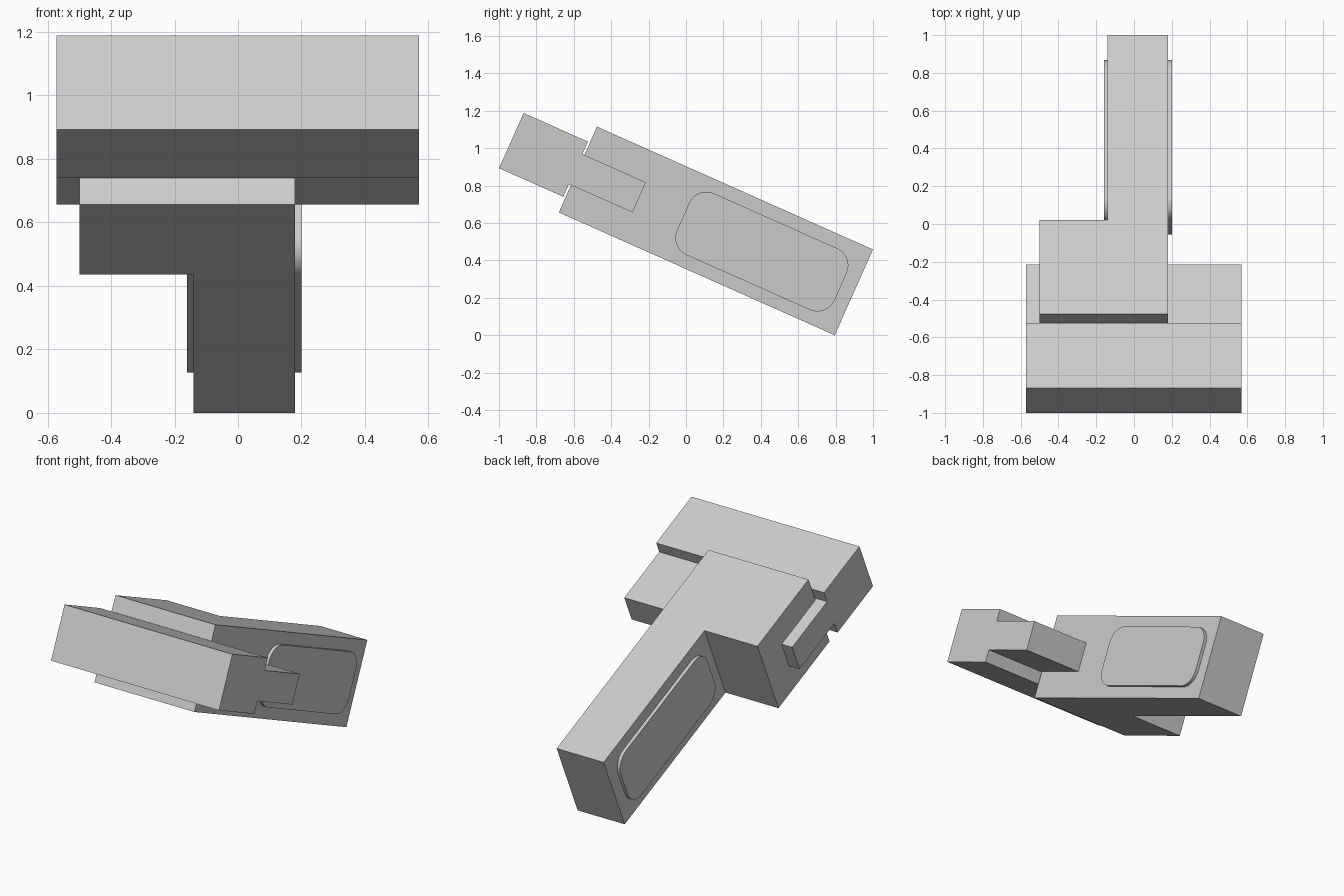
import bpy, bmesh, math
from mathutils import Vector

if "Cube" in bpy.data.objects:
    bpy.data.objects.remove(bpy.data.objects["Cube"])

# Tilted side-view frame: s runs along the handle, t across its thickness
TILT = math.radians(-24)
ORIGIN = Vector((-0.68, 0.657))


def place(x, s, t):
    c, n = math.cos(TILT), math.sin(TILT)
    return (x, ORIGIN.x + s * c - t * n, ORIGIN.y + s * n + t * c)


def extrude(name, lower, upper):
    """Solid between two matching outlines of (x, s, t) points."""
    bm = bmesh.new()
    a = [bm.verts.new(place(*p)) for p in lower]
    b = [bm.verts.new(place(*p)) for p in upper]
    bm.faces.new(a)
    bm.faces.new(b)
    n = len(a)
    for i in range(n):
        j = (i + 1) % n
        bm.faces.new((a[i], a[j], b[j], b[i]))
    bmesh.ops.recalc_face_normals(bm, faces=bm.faces)
    mesh = bpy.data.meshes.new(name)
    bm.to_mesh(mesh)
    bm.free()
    obj = bpy.data.objects.new(name, mesh)
    bpy.context.collection.objects.link(obj)
    return obj


def across(name, profile, x0, x1):
    return extrude(name, [(x0, s, t) for s, t in profile],
                   [(x1, s, t) for s, t in profile])


def rounded_rect(cs, ct, hs, ht, r, steps=12):
    pts = []
    for k, (ds, dt) in enumerate([(1, 1), (-1, 1), (-1, -1), (1, -1)]):
        for i in range(steps + 1):
            a = math.pi / 2 * (k + i / steps)
            pts.append((cs + ds * (hs - r) + r * math.cos(a),
                        ct + dt * (ht - r) + r * math.sin(a)))
    return pts


# L-shaped handle body: wide at the front, narrow at the back
outline = [(-0.5, 0), (0.18, 0), (0.18, 1.615), (-0.14, 1.615),
           (-0.14, 0.543), (-0.5, 0.543)]
extrude("handle", [(x, s, 0) for x, s in outline],
        [(x, s, 0.502) for x, s in outline])

# Head block with a thinner tongue that passes through the handle
head = [(-0.388, 0.086), (-0.012, 0.086), (-0.012, 0.16), (0.36, 0.16),
        (0.36, 0.336), (-0.012, 0.336), (-0.012, 0.409), (-0.388, 0.409)]
across("head", head, -0.572, 0.57)

# Raised rounded grip pads on both sides
for name, x0, x1 in [("left_pad", -0.16, -0.13), ("right_pad", 0.17, 0.20)]:
    pad = across(name, rounded_rect(1.077, 0.25, 0.461, 0.18, 0.1), x0, x1)
    bpy.ops.object.select_all(action='DESELECT')
    pad.select_set(True)
    bpy.context.view_layer.objects.active = pad
    bpy.ops.object.shade_smooth_by_angle(angle=math.radians(30))
